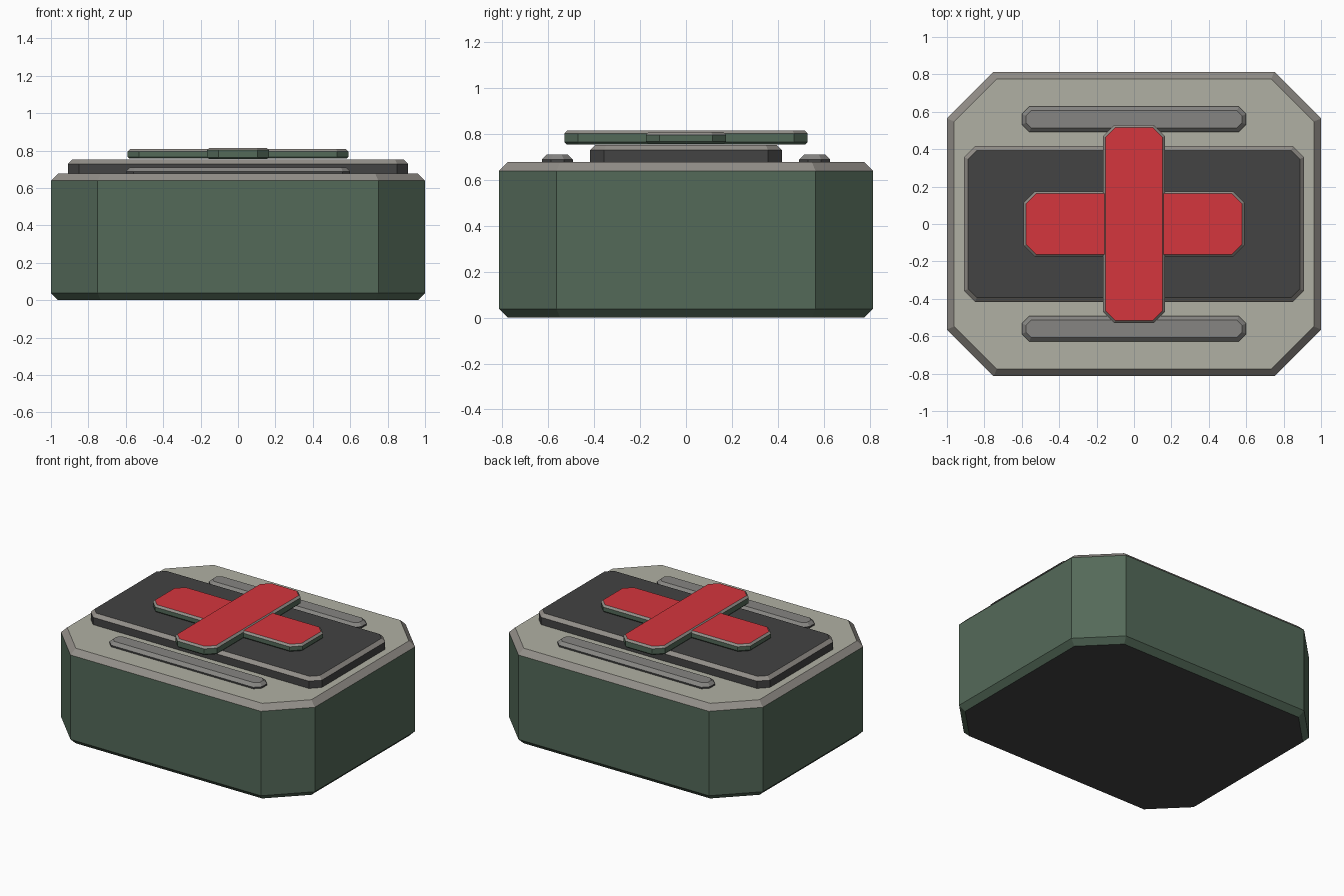
import bpy
import bmesh

cube = bpy.data.objects.get("Cube")
if cube:
    bpy.data.objects.remove(cube, do_unlink=True)


def make_material(name, rgb):
    """Flat colour given as sRGB 0-255, stored linear."""
    linear = [((c / 255 + 0.055) / 1.055) ** 2.4 for c in rgb]
    mat = bpy.data.materials.new(name)
    mat.use_nodes = True
    mat.diffuse_color = (*linear, 1)
    bsdf = mat.node_tree.nodes["Principled BSDF"]
    bsdf.inputs["Base Color"].default_value = (*linear, 1)
    bsdf.inputs["Roughness"].default_value = 0.8
    return mat


green = make_material("case green", (84, 106, 89))
beige = make_material("lid beige", (176, 176, 163))
trim = make_material("worn trim grey", (146, 142, 136))
grey = make_material("rail grey", (134, 133, 130))
dark = make_material("panel dark grey", (67, 67, 67))
red = make_material("cross red", (213, 54, 61))


def octagon(hx, hy, cut):
    """Rectangle outline with 45 degree cut corners, counter-clockwise."""
    return [(hx, cut - hy), (hx, hy - cut), (hx - cut, hy), (cut - hx, hy),
            (-hx, hy - cut), (-hx, cut - hy), (cut - hx, -hy), (hx - cut, -hy)]


def slab(name, half, cut, z0, z1, top_bevel, low_bevel, mats, y=0):
    """Cut-corner block; mats = bottom, side, top bevel, top."""
    levels = [(z0, low_bevel), (z0 + low_bevel, 0), (z1 - top_bevel, 0), (z1, top_bevel)]
    if not low_bevel:
        levels.pop(0)
    bm = bmesh.new()
    rings = []
    for z, inset in levels:
        outline = octagon(half[0] - inset, half[1] - inset, cut - 0.586 * inset)
        rings.append([bm.verts.new((px, py + y, z)) for px, py in outline])
    bm.faces.new(rings[0][::-1]).material_index = 0
    bm.faces.new(rings[-1]).material_index = 3
    for lower, upper in zip(rings, rings[1:]):
        for i in range(8):
            j = (i + 1) % 8
            face = bm.faces.new((lower[i], lower[j], upper[j], upper[i]))
            face.material_index = 2 if upper is rings[-1] else 1
    mesh = bpy.data.meshes.new(name)
    bm.to_mesh(mesh)
    bm.free()
    for mat in mats:
        mesh.materials.append(mat)
    obj = bpy.data.objects.new(name, mesh)
    bpy.context.collection.objects.link(obj)
    return obj


# Case and raised lid panel
slab("case_body", (1, 0.814), 0.25, 0, 0.677, 0.038, 0.038, (dark, green, trim, beige))
slab("lid_panel", (0.91, 0.417), 0.06, 0.66, 0.752, 0.023, 0, (dark, dark, trim, dark))

# Rails in front of and behind the panel
for side, y in (("front", -0.56), ("back", 0.56)):
    slab(side + "_rail", (0.6, 0.068), 0.04, 0.66, 0.71, 0.022, 0,
         (dark, dark, grey, grey), y)

# Cross made of two overlapping bars
cross_mats = (dark, green, trim, red)
slab("cross_wide_bar", (0.59, 0.175), 0.06, 0.757, 0.808, 0.013, 0.01, cross_mats)
slab("cross_long_bar", (0.165, 0.53), 0.06, 0.754, 0.815, 0.013, 0.01, cross_mats)
